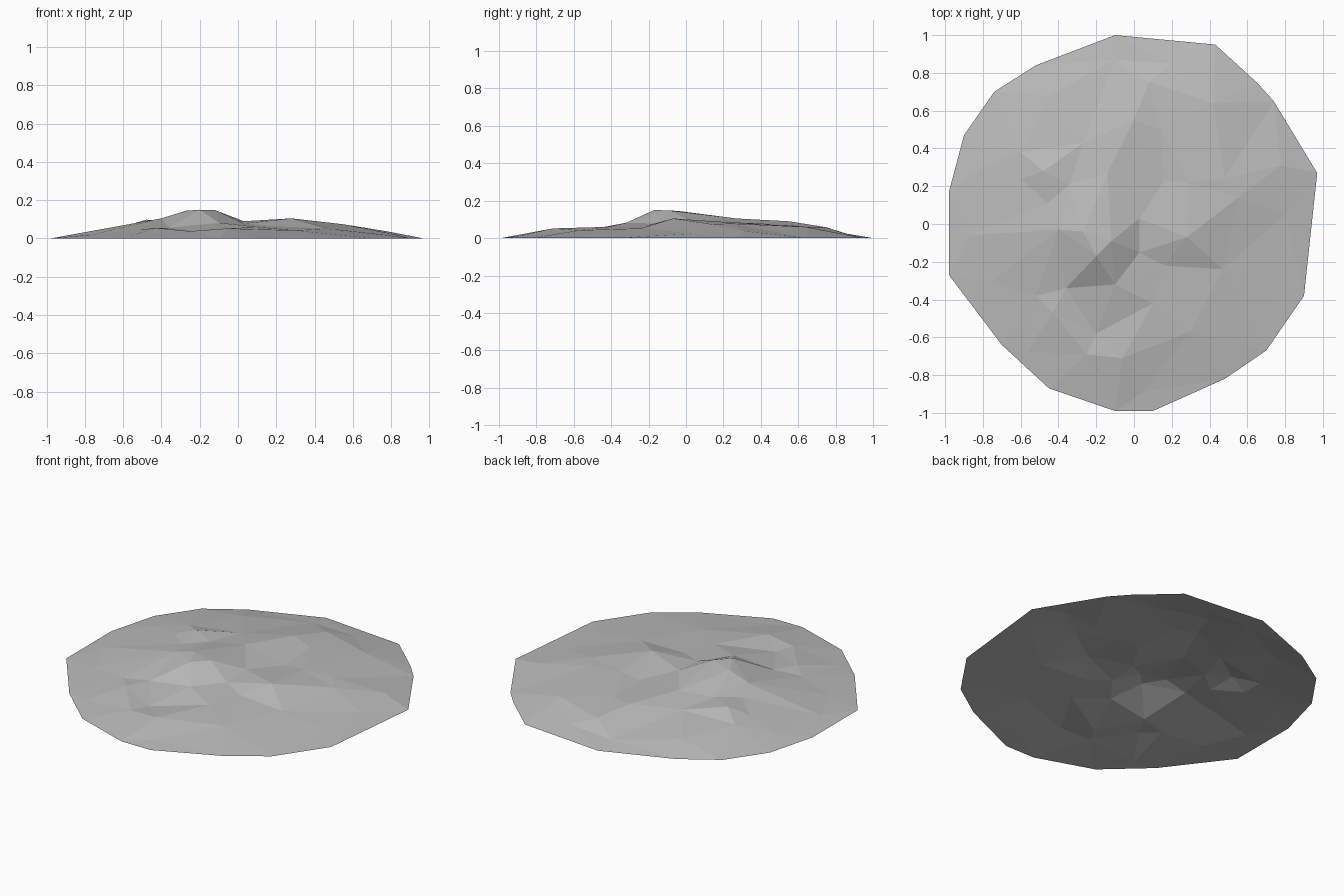
import bpy
import bmesh
from mathutils import Vector
from mathutils.geometry import delaunay_2d_cdt

cube = bpy.data.objects.get("Cube")
if cube:
    bpy.data.objects.remove(cube, do_unlink=True)

# Ground outline of the mound, anticlockwise, in hundredths of a unit
outline = [(-10, 100), (-52, 84), (-74, 70), (-90, 47), (-98, 17), (-98, -27),
           (-70, -64), (-45, -87), (-10, -99), (10, -99), (48, -82), (70, -67),
           (90, -38), (97, 27), (74, 65), (65, 75), (43, 95)]

# Main summit and the steep faces beside it (x, y, height in thousandths)
summit = [(-27, -4, 145), (-12, -9, 148), (-20, -17, 150), (-40, -3, 105),
          (3, 3, 90), (3, -15, 78), (-10, -32, 82), (-36, -34, 56),
          (-52, -38, 45), (-76, -31, 20), (-14, 27, 105), (-87, -6, 20)]

# Lower front ledges
front_ledges = [(-43, -47, 55), (-57, -68, 10), (-20, -58, 33),
                (-25, -69, 38), (-6, -71, 52), (5, -89, 12),
                (10, -42, 60), (30, -57, 42), (16, -22, 64)]

# Side ridge running out toward the back left
side_ridge = [(28, -7, 105), (55, 14, 74), (78, 31, 37), (80, 5, 25),
              (47, -24, 52), (77, -24, 18), (29, 22, 85)]

# Rear shoulder and small left knob
rear_shoulder = [(0, 55, 90), (16, 23, 72), (14, 50, 74), (8, 75, 58),
                 (20, 85, 25), (-10, 87, 20), (-45, 68, 42), (-27, 43, 80),
                 (42, 64, 60), (48, 24, 78)]
left_knob = [(-48, 28, 98), (-60, 38, 58), (-80, 30, 30), (-60, 24, 62),
             (-46, 11, 85), (-34, 21, 92)]


def to_units(x, y, height=0):
    return Vector((x / 100, y / 100, height / 1000))


def faceted_surface(name, rim, inner, material):
    """Triangulate rim and height points into an open, flat-faced shell."""
    points = [to_units(*p) for p in rim + inner]
    count = len(rim)
    border = [(i, (i + 1) % count) for i in range(count)]
    flat = [p.xy for p in points]
    verts, _, faces, origins, _, _ = delaunay_2d_cdt(
        flat, border, [], 1, 1e-5)
    bm = bmesh.new()
    made = []
    for vert, source in zip(verts, origins):
        height = points[source[0]].z if source else 0
        made.append(bm.verts.new((vert.x, vert.y, height)))
    for face in faces:
        bm.faces.new([made[i] for i in face])
    bm.normal_update()
    for face in bm.faces:
        face.smooth = False
        if face.normal.z < 0:
            face.normal_flip()
    mesh = bpy.data.meshes.new(name)
    bm.to_mesh(mesh)
    bm.free()
    mesh.materials.append(material)
    obj = bpy.data.objects.new(name, mesh)
    bpy.context.collection.objects.link(obj)
    return obj


def flat_material(name, colour):
    material = bpy.data.materials.new(name)
    material.use_nodes = True
    material.diffuse_color = colour
    shader = material.node_tree.nodes["Principled BSDF"]
    shader.inputs["Base Color"].default_value = colour
    shader.inputs["Roughness"].default_value = 0.9
    return material


stone = flat_material("stone grey", (0.5, 0.5, 0.5, 1))
heights = summit + front_ledges + side_ridge + rear_shoulder + left_knob
faceted_surface("rock_mound", outline, heights, stone)
